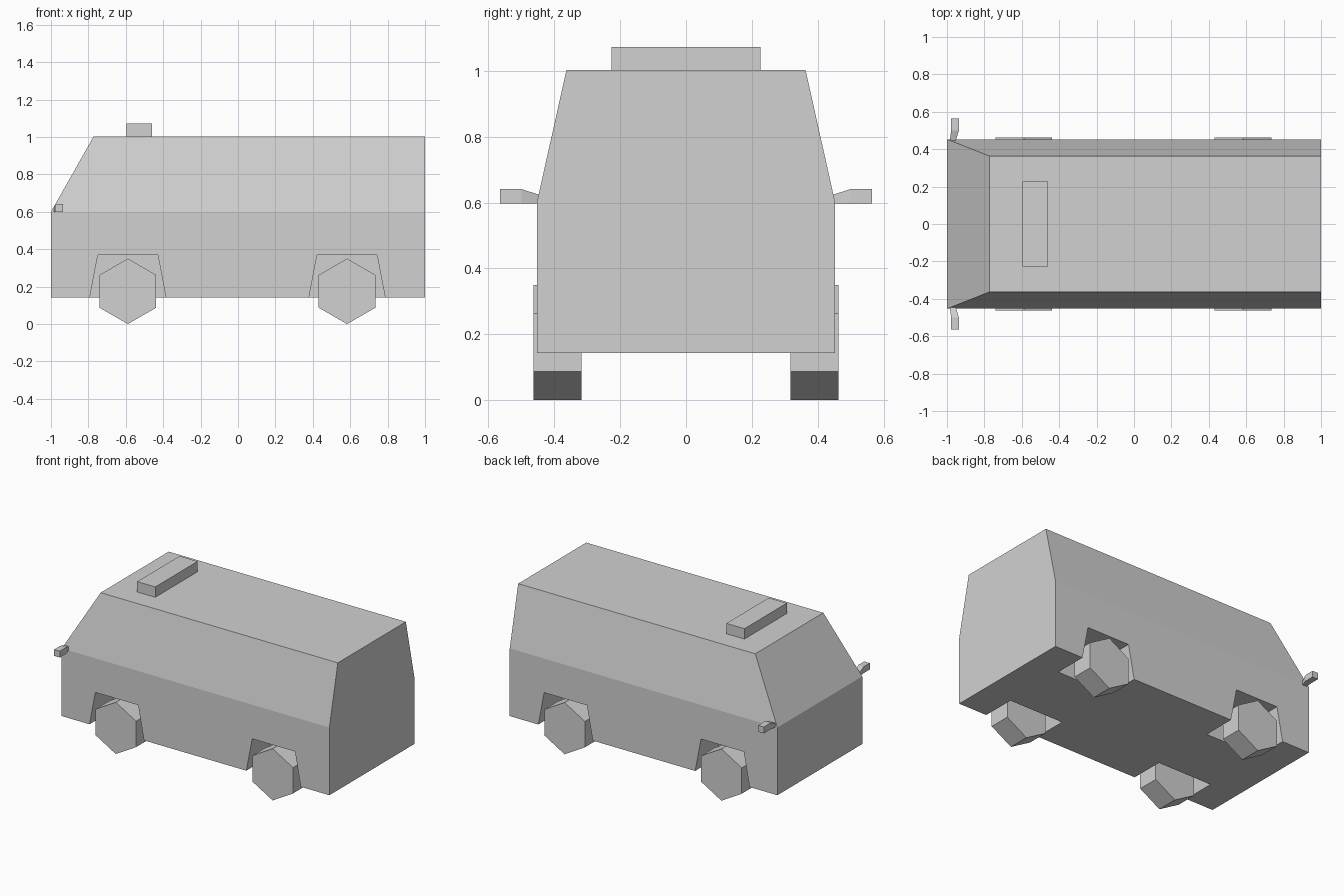
import bpy
import bmesh
import math
from mathutils import Matrix

old = bpy.data.objects.get("Cube")
if old:
    bpy.data.objects.remove(old, do_unlink=True)

grey = bpy.data.materials.new("light grey")
grey.use_nodes = True
colour = (0.64, 0.64, 0.64, 1)
grey.diffuse_color = colour
grey.node_tree.nodes["Principled BSDF"].inputs["Base Color"].default_value = colour


def finish(name, bm):
    """Turn a bmesh into a flat shaded grey object."""
    bmesh.ops.recalc_face_normals(bm, faces=bm.faces)
    mesh = bpy.data.meshes.new(name)
    bm.to_mesh(mesh)
    bm.free()
    mesh.materials.append(grey)
    obj = bpy.data.objects.new(name, mesh)
    bpy.context.collection.objects.link(obj)
    return obj


def loft(name, rings):
    """Join rings of equal point count and cap both ends."""
    bm = bmesh.new()
    loops = [[bm.verts.new(p) for p in ring] for ring in rings]
    n = len(loops[0])
    for a, b in zip(loops, loops[1:]):
        for i in range(n):
            j = (i + 1) % n
            bm.faces.new((a[i], a[j], b[j], b[i]))
    bm.faces.new(loops[0])
    bm.faces.new(loops[-1])
    return finish(name, bm)


def box_ring(y, x0, x1, z0, z1):
    return [(x0, y, z0), (x1, y, z0), (x1, y, z1), (x0, y, z1)]


# Body: side outlines from floor, shoulder and roof, with a raked windscreen
FLOOR, SHOULDER, ROOF = 0.143, 0.6, 1.003
WIDE, NARROW = 0.453, 0.363
bm = bmesh.new()
levels = []
for front, half, z in ((-1, WIDE, FLOOR), (-1, WIDE, SHOULDER), (-0.772, NARROW, ROOF)):
    levels.append([bm.verts.new(p) for p in
                   ((front, -half, z), (1, -half, z), (1, half, z), (front, half, z))])
for low, high in zip(levels, levels[1:]):
    for i in range(4):
        j = (i + 1) % 4
        bm.faces.new((low[i], low[j], high[j], high[i]))
bm.faces.new(levels[0])
bm.faces.new(levels[-1])
body = finish("van_body", bm)

# Wheels in trapezoid arches cut into the lower sides
RADIUS = 0.175
for end, cx in (("front", -0.589), ("rear", 0.583)):
    for side, s in (("left", 1), ("right", -1)):
        rings = []
        for y in (0.225, 0.6):
            rings.append([(cx - 0.215, s * y, 0.083), (cx + 0.215, s * y, 0.083),
                          (cx + 0.16, s * y, 0.37), (cx - 0.16, s * y, 0.37)])
        cutter = loft("arch_cutter", rings)
        cutter.hide_render = True
        mod = body.modifiers.new("arch", "BOOLEAN")
        mod.operation = "DIFFERENCE"
        mod.solver = "EXACT"
        mod.object = cutter
        bpy.context.view_layer.objects.active = body
        bpy.ops.object.modifier_apply(modifier=mod.name)
        bpy.data.objects.remove(cutter, do_unlink=True)

        bm = bmesh.new()
        turn = (Matrix.Translation((cx, s * 0.39, RADIUS))
                @ Matrix.Rotation(math.pi / 2, 4, "X"))
        bmesh.ops.create_cone(bm, cap_ends=True, segments=6, radius1=RADIUS,
                              radius2=RADIUS, depth=0.146, matrix=turn)
        # Stand each hexagon on a point
        if max(v.co.z for v in bm.verts) < 2 * RADIUS - 0.01:
            bmesh.ops.rotate(bm, verts=bm.verts, cent=(cx, 0, RADIUS),
                             matrix=Matrix.Rotation(math.pi / 6, 3, "Y"))
        finish(f"{end}_{side}_wheel", bm)

# Roof vent
loft("roof_vent", [box_ring(y, -0.595, -0.46, ROOF - 0.01, 1.073)
                   for y in (-0.226, 0.226)])

# Mirrors: a tapered arm growing into a small block
for side, s in (("left", 1), ("right", -1)):
    loft(f"{side}_mirror", [box_ring(s * 0.44, -0.985, -0.955, 0.598, 0.622),
                            box_ring(s * 0.5, -0.978, -0.936, 0.598, 0.641),
                            box_ring(s * 0.565, -0.978, -0.936, 0.598, 0.641)])
